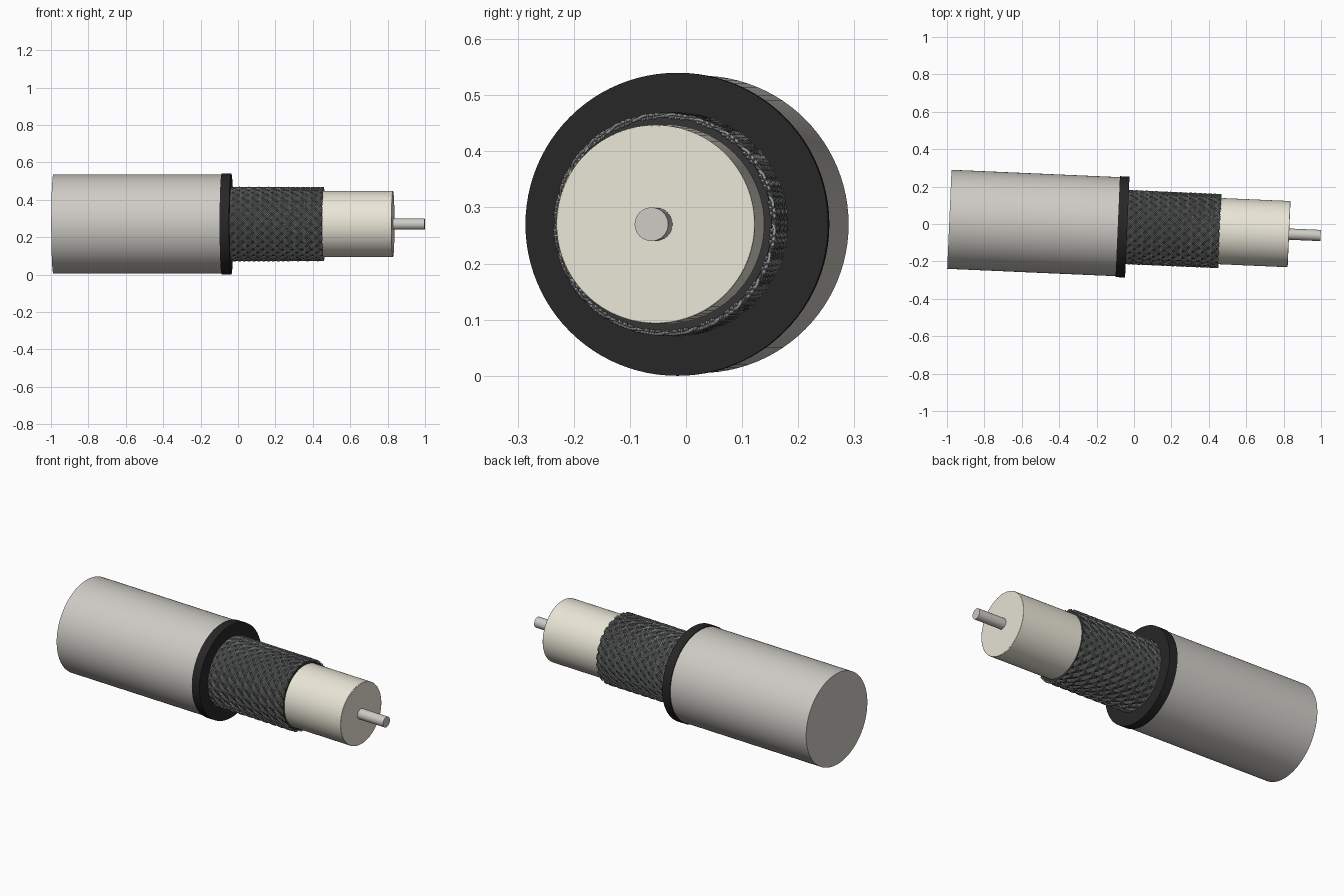
import bpy, math
from mathutils import Matrix

if "Cube" in bpy.data.objects:
    bpy.data.objects.remove(bpy.data.objects["Cube"])

# Cable axis: runs along local +X, slightly yawed, centre height 0.27
AXIS = Matrix.Translation((0, -0.018, 0.27)) @ Matrix.Rotation(math.radians(-2.5), 4, 'Z')


def material(name, rgb):
    m = bpy.data.materials.new(name)
    m.diffuse_color = (*rgb, 1)
    m.use_nodes = True
    m.node_tree.nodes["Principled BSDF"].inputs["Base Color"].default_value = m.diffuse_color
    return m


PALE = material("pale_grey", (0.62, 0.60, 0.56))
CREAM = material("cream", (0.82, 0.79, 0.68))
BLACK = material("black", (0.02, 0.02, 0.02))
DARK = material("dark_grey", (0.035, 0.035, 0.035))
STEEL = material("steel", (0.30, 0.31, 0.31))


def rod(name, x0, x1, radius, mat, sides=96, bevel=0.0):
    """Solid cylinder along the cable axis from x0 to x1."""
    bpy.ops.mesh.primitive_cylinder_add(vertices=sides, radius=radius, depth=x1 - x0)
    ob = bpy.context.object
    ob.name = name
    ob.data.transform(Matrix.Translation(((x0 + x1) / 2, 0, 0)) @ Matrix.Rotation(math.pi / 2, 4, 'Y'))
    ob.matrix_world = AXIS
    ob.data.materials.append(mat)
    bpy.ops.object.shade_smooth_by_angle(angle=math.radians(35))
    if bevel:
        b = ob.modifiers.new("edge", 'BEVEL')
        b.width = bevel
        b.segments = 2
    return ob


# Stepped layers, outside to inside
rod("outer_jacket", -0.988, -0.06, 0.265, PALE)
rod("jacket_end_ring", -0.087, -0.036, 0.27, BLACK)
rod("shield_backing", -0.05, 0.456, 0.191, DARK)
rod("inner_insulator", 0.40, 0.83, 0.177, CREAM, bevel=0.002)
rod("centre_conductor", 0.80, 0.999, 0.03, PALE, sides=32)

# Braided shield: two opposed sets of helical strands, woven over and under
CARRIERS, WIRES, STEPS = 24, 3, 80
X0, X1, R, WEAVE, WIRE = -0.045, 0.458, 0.1935, 0.003, 0.0035
TWIST = 1 / 0.2

curve = bpy.data.curves.new("braided_shield", 'CURVE')
curve.dimensions = '3D'
curve.bevel_depth = WIRE
curve.bevel_resolution = 0
curve.use_fill_caps = True
for side in (1, -1):
    for c in range(CARRIERS):
        for w in range(WIRES):
            start = math.tau * c / CARRIERS + (w - (WIRES - 1) / 2) * 0.052
            sp = curve.splines.new('POLY')
            sp.points.add(STEPS)
            for i, p in enumerate(sp.points):
                s = (X1 - X0) * i / STEPS
                a = start + side * TWIST * s
                r = R + side * WEAVE * math.cos(CARRIERS * TWIST * s)
                p.co = (X0 + s, r * math.cos(a), r * math.sin(a), 1)
            sp.use_smooth = True
curve.materials.append(STEEL)
braid = bpy.data.objects.new("braided_shield", curve)
braid.matrix_world = AXIS
bpy.context.collection.objects.link(braid)
